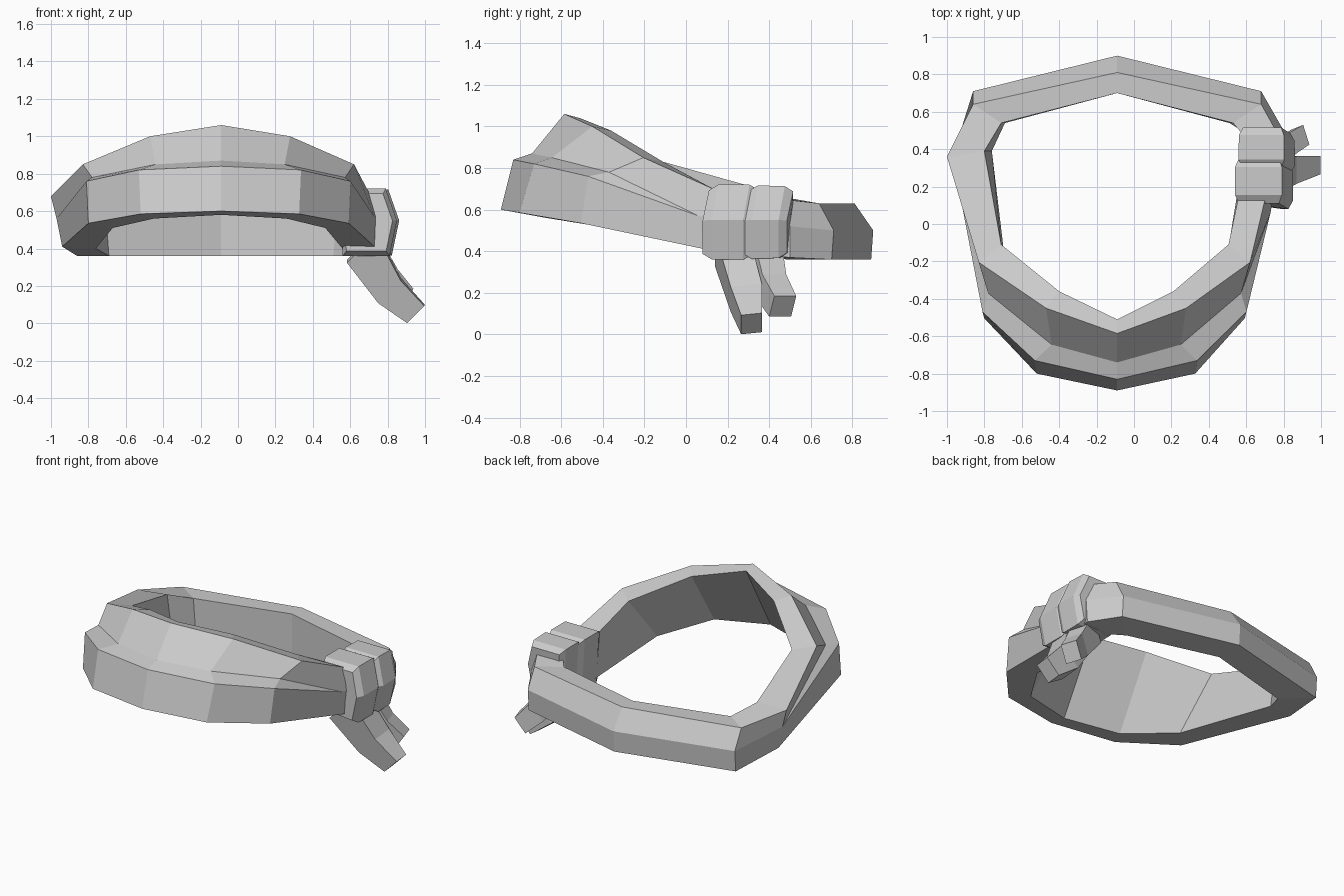
import bpy
import bmesh
from mathutils import Vector

default_cube = bpy.data.objects.get("Cube")
if default_cube:
    bpy.data.objects.remove(default_cube, do_unlink=True)

# Single cloth colour
cloth = bpy.data.materials.new("grey cloth")
cloth.use_nodes = True
cloth.diffuse_color = (0.6, 0.6, 0.6, 1)
cloth.node_tree.nodes["Principled BSDF"].inputs["Base Color"].default_value = cloth.diffuse_color


def loft(name, sections, closed=False):
    """Skin a row of matching cross-sections with flat faces."""
    bm = bmesh.new()
    rings = [[bm.verts.new(point) for point in section] for section in sections]
    count = len(rings[0])
    pairs = list(zip(rings, rings[1:]))
    if closed:
        pairs.append((rings[-1], rings[0]))
    else:
        bm.faces.new(rings[0])
        bm.faces.new(rings[-1])
    for ring, following in pairs:
        for i in range(count):
            j = (i + 1) % count
            bm.faces.new((ring[i], ring[j], following[j], following[i]))
    bmesh.ops.remove_doubles(bm, verts=bm.verts, dist=0.0005)
    bmesh.ops.recalc_face_normals(bm, faces=bm.faces)
    mesh = bpy.data.meshes.new(name)
    bm.to_mesh(mesh)
    bm.free()
    mesh.materials.append(cloth)
    part = bpy.data.objects.new(name, mesh)
    bpy.context.collection.objects.link(part)
    return part


def section(bottom, middle, top, inner_top, inner_bottom, crease=None):
    """Order the band outline; without a fold the crease meets the middle."""
    return [bottom, middle, crease or middle, top, inner_top, inner_bottom]


CENTRE = -0.09


def place(outline, side):
    return [(CENTRE + side * x, y, z) for x, y, z in outline]


# Band sections, x measured outward from the band's centre line
front = section(bottom=(0, -.89, .6), middle=(0, -.83, .84), crease=(0, -.74, .87),
                top=(0, -.585, 1.06), inner_top=(0, -.51, 1.04), inner_bottom=(0, -.77, .58))
front_side = section(bottom=(.43, -.8, .585), middle=(.44, -.73, .82), crease=(.35, -.645, .85),
                     top=(.38, -.45, 1), inner_top=(.31, -.36, .98), inner_bottom=(.36, -.67, .56))
temple = section(bottom=(.71, -.505, .535), middle=(.72, -.47, .76), crease=(.69, -.37, .78),
                 top=(.74, -.205, .85), inner_top=(.62, -.11, .83), inner_bottom=(.58, -.36, .51))
side = section(bottom=(.85, .36, .41), middle=(.88, .36, .56), top=(.91, .36, .68),
               inner_top=(.71, .39, .69), inner_bottom=(.67, .39, .4))
back_corner = section(bottom=(.77, .7, .36), middle=(.77, .71, .5), top=(.77, .64, .63),
                      inner_top=(.62, .54, .63), inner_bottom=(.6, .54, .36))
back = section(bottom=(0, .89, .36), middle=(0, .9, .5), top=(0, .81, .63),
               inner_top=(0, .7, .63), inner_bottom=(0, .7, .36))
# The band narrows where it enters and leaves the knot
knot_entry = section(bottom=(.82, .09, .41), middle=(.82, .06, .57), top=(.79, .13, .7),
                     inner_top=(.65, .15, .69), inner_bottom=(.64, .15, .41))
knot_exit = section(bottom=(.88, .5, .37), middle=(.89, .5, .52), top=(.87, .46, .65),
                    inner_top=(.67, .48, .65), inner_bottom=(.68, .49, .36))

right_half = [place(s, -1) for s in (front, front_side, temple, side, back_corner, back)]
left_half = [place(back_corner, 1), place(knot_exit, 1), place(knot_entry, 1),
             place(temple, .96), place(front_side, .97)]
loft("head_band", right_half + left_half, closed=True)

# Knot: two wraps of one outline around the band
wrap_outline = [(.54, .72), (.79, .72), (.85, .55), (.81, .36), (.56, .36)]
wrap_middle = Vector((.69, .54))


def wrap(name, stations, shift):
    sections = []
    for y, scale in stations:
        ring = []
        for corner in wrap_outline:
            x, z = wrap_middle + (Vector(corner) - wrap_middle) * scale
            # The bulging outer edge leans forward
            lean = 0.03 if z < 0.6 and x > wrap_middle.x else 0
            ring.append((x + shift, y - lean, z))
        sections.append(ring)
    loft(name, sections)


wrap("knot_front_wrap", [(.11, .85), (.155, 1), (.305, 1), (.35, .86)], shift=0)
wrap("knot_back_wrap", [(.31, .86), (.345, .98), (.475, .96), (.515, .82)], shift=.015)


# Loose tails hanging below the knot
def tail(name, across, normal, stations):
    across, normal = Vector(across).normalized(), Vector(normal).normalized()
    sections = []
    for middle, width, depth in stations:
        corners = ((-1, -1), (1, -1), (1, 1), (-1, 1))
        sections.append([Vector(middle) + across * width * a + normal * depth * b
                         for a, b in corners])
    loft(name, sections)


tail("front_tail", across=(0, 1, .1), normal=(.7, 0, .7), stations=[
    ((.66, .22, .41), .08, .11), ((.81, .29, .175), .075, .085), ((.95, .315, .052), .05, .065)])
tail("back_tail", across=(-.3, .95, 0), normal=(.5, .2, .8), stations=[
    ((.68, .37, .4), .07, .09), ((.8, .41, .23), .06, .07), ((.89, .465, .135), .055, .06)])
